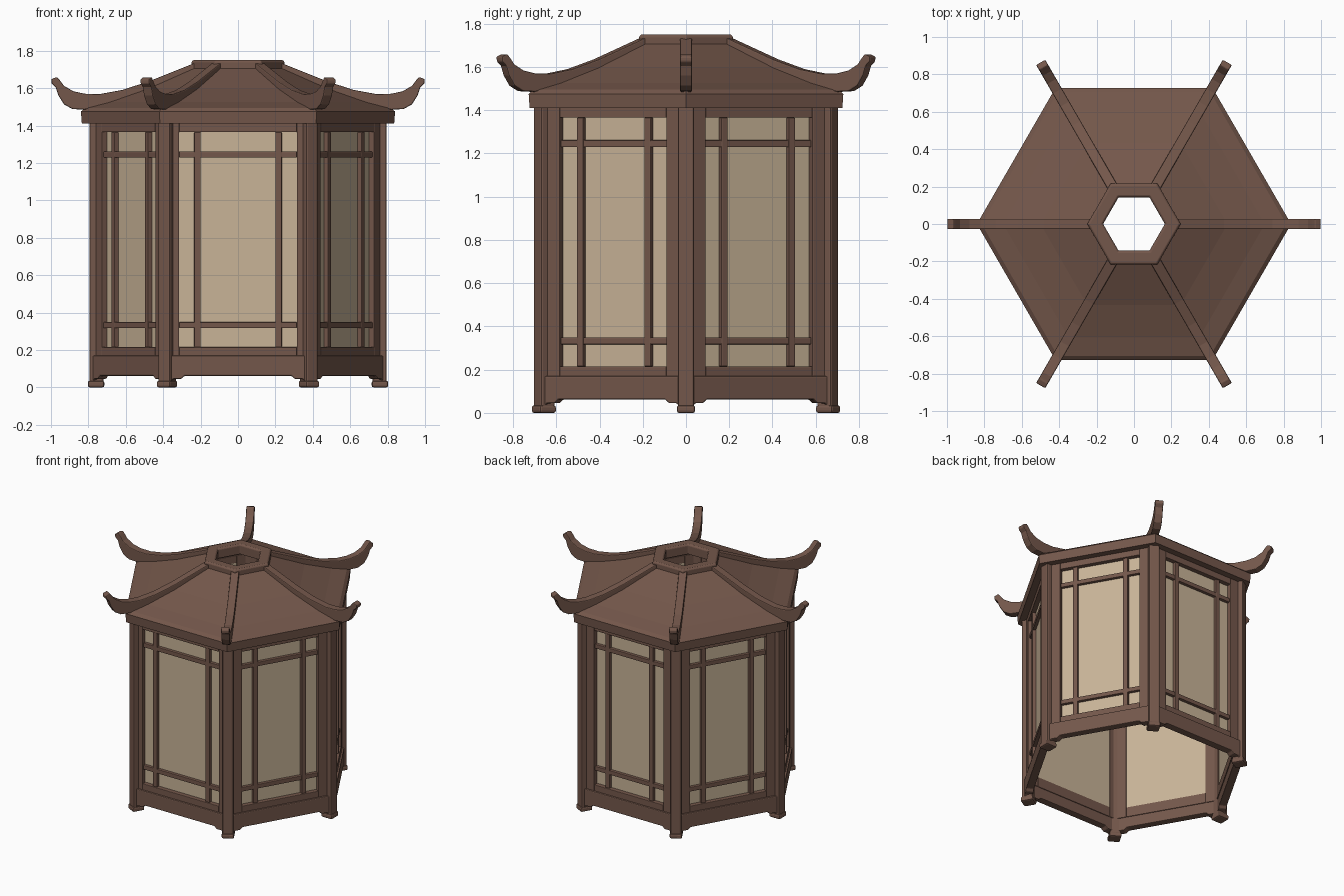
import bpy, bmesh
from math import radians, cos, sin
from mathutils import Matrix

cube = bpy.data.objects.get("Cube")
if cube:
    bpy.data.objects.remove(cube, do_unlink=True)


def material(name, color):
    m = bpy.data.materials.new(name)
    m.use_nodes = True
    m.diffuse_color = (*color, 1)
    m.node_tree.nodes["Principled BSDF"].inputs["Base Color"].default_value = (*color, 1)
    return m


WOOD = material("brown wood", (0.175, 0.096, 0.07))
PAPER = material("tan paper", (0.58, 0.455, 0.31))

CORNERS = [60 * k for k in range(6)]
SIDES = [60 * k - 90 for k in range(6)]


def finish(name, bm, mat, bevel=0.0):
    bmesh.ops.recalc_face_normals(bm, faces=bm.faces)
    me = bpy.data.meshes.new(name)
    bm.to_mesh(me)
    bm.free()
    me.materials.append(mat)
    ob = bpy.data.objects.new(name, me)
    bpy.context.collection.objects.link(ob)
    if bevel:
        mod = ob.modifiers.new("Soft edges", "BEVEL")
        mod.width = bevel
        mod.segments = 2
        mod.limit_method = "ANGLE"
    return ob


def prism(bm, pts, near, far, angle, radial=False):
    """Extrude an outline. Wall outlines are (across, height) and extrude outward;
    radial outlines are (distance from axis, height) and extrude across."""
    rot = Matrix.Rotation(radians(angle), 4, "Z")

    def ring(d):
        return [bm.verts.new(rot @ Matrix.Translation((a, d, z) if radial else (d, a, z)).translation)
                for a, z in pts]
    a, b = ring(near), ring(far)
    bm.faces.new(a)
    bm.faces.new(b[::-1])
    n = len(pts)
    for i in range(n):
        j = (i + 1) % n
        bm.faces.new((a[i], b[i], b[j], a[j]))


def rect(x0, x1, z0, z1):
    return [(x0, z0), (x1, z0), (x1, z1), (x0, z1)]


def hex_ring(name, profile, bevel=0.0):
    """Sweep a closed (radius, height) profile around six corners."""
    bm = bmesh.new()
    rings = [[bm.verts.new((r * cos(radians(t)), r * sin(radians(t)), z)) for r, z in profile]
             for t in CORNERS]
    n = len(profile)
    for k in range(6):
        a, b = rings[k], rings[(k + 1) % 6]
        for i in range(n):
            j = (i + 1) % n
            bm.faces.new((a[i], b[i], b[j], a[j]))
    return finish(name, bm, WOOD, bevel)


# Corner posts with feet
bm = bmesh.new()
for t in CORNERS:
    prism(bm, rect(0.72, 0.795, 0.0, 1.43), -0.037, 0.037, t, True)
    prism(bm, rect(0.715, 0.803, 0.0, 0.035), -0.042, 0.042, t, True)
finish("corner_posts", bm, WOOD, 0.01)

# Wall frames, lattice bars, paper panes and stepped aprons
BOTTOM, TOP = 0.215, 1.365
frames, bars, panes, aprons = (bmesh.new() for _ in range(4))
half_apron = [(0.39, 0.17), (0.39, 0.03), (0.36, 0.03), (0.345, 0.045),
              (0.305, 0.045), (0.285, 0.062)]
apron = half_apron + [(-x, z) for x, z in reversed(half_apron)]
for t in SIDES:
    wide, bar = (0.315, 0.217) if t == -90 else (0.285, 0.18)
    for s in (-1, 1):
        prism(frames, rect(s * wide, s * 0.385, 0.14, 1.42), 0.63, 0.677, t)
        prism(bars, rect(s * bar - 0.017, s * bar + 0.017, BOTTOM, TOP), 0.64, 0.67, t)
    prism(frames, rect(-wide, wide, 0.14, BOTTOM), 0.63, 0.677, t)
    prism(frames, rect(-wide, wide, TOP, 1.42), 0.63, 0.677, t)
    for z in (0.333, 1.245):
        prism(bars, rect(-wide, wide, z - 0.016, z + 0.016), 0.64, 0.667, t)
    prism(panes, rect(-wide, wide, BOTTOM, TOP), 0.634, 0.645, t)
    prism(aprons, apron, 0.635, 0.69, t)
# Wall outlines extrude along local x, so turn each wall to face outward
finish("wall_frames", frames, WOOD, 0.004)
finish("lattice_bars", bars, WOOD, 0.004)
finish("paper_panes", panes, PAPER)
finish("aprons", aprons, WOOD, 0.006)

# Hollow roof shell with an upright eave
hex_ring("roof", [(0.835, 1.41), (0.84, 1.475), (0.815, 1.495), (0.7, 1.525), (0.5, 1.595),
                  (0.24, 1.71), (0.19, 1.69), (0.5, 1.565), (0.7, 1.49), (0.74, 1.41)])

# Open hexagonal collar at the top
hex_ring("top_collar", [(0.165, 1.675), (0.25, 1.69), (0.25, 1.74), (0.24, 1.75),
                        (0.175, 1.75), (0.165, 1.74)], 0.004)

# Upswept ridge beams ending in horns
ridge = [(0.23, 1.735), (0.33, 1.695), (0.48, 1.635), (0.62, 1.59), (0.74, 1.568), (0.82, 1.57),
         (0.88, 1.583), (0.93, 1.612), (0.955, 1.645), (0.968, 1.66), (0.998, 1.648),
         (0.997, 1.625), (0.975, 1.605), (0.96, 1.56), (0.93, 1.513), (0.885, 1.488),
         (0.82, 1.485), (0.7, 1.51), (0.5, 1.58), (0.23, 1.69)]
bm = bmesh.new()
for t in CORNERS:
    prism(bm, ridge, -0.028, 0.028, t, True)
finish("ridge_horns", bm, WOOD, 0.006)

for ob in bpy.context.collection.objects:
    ob.select_set(False)
